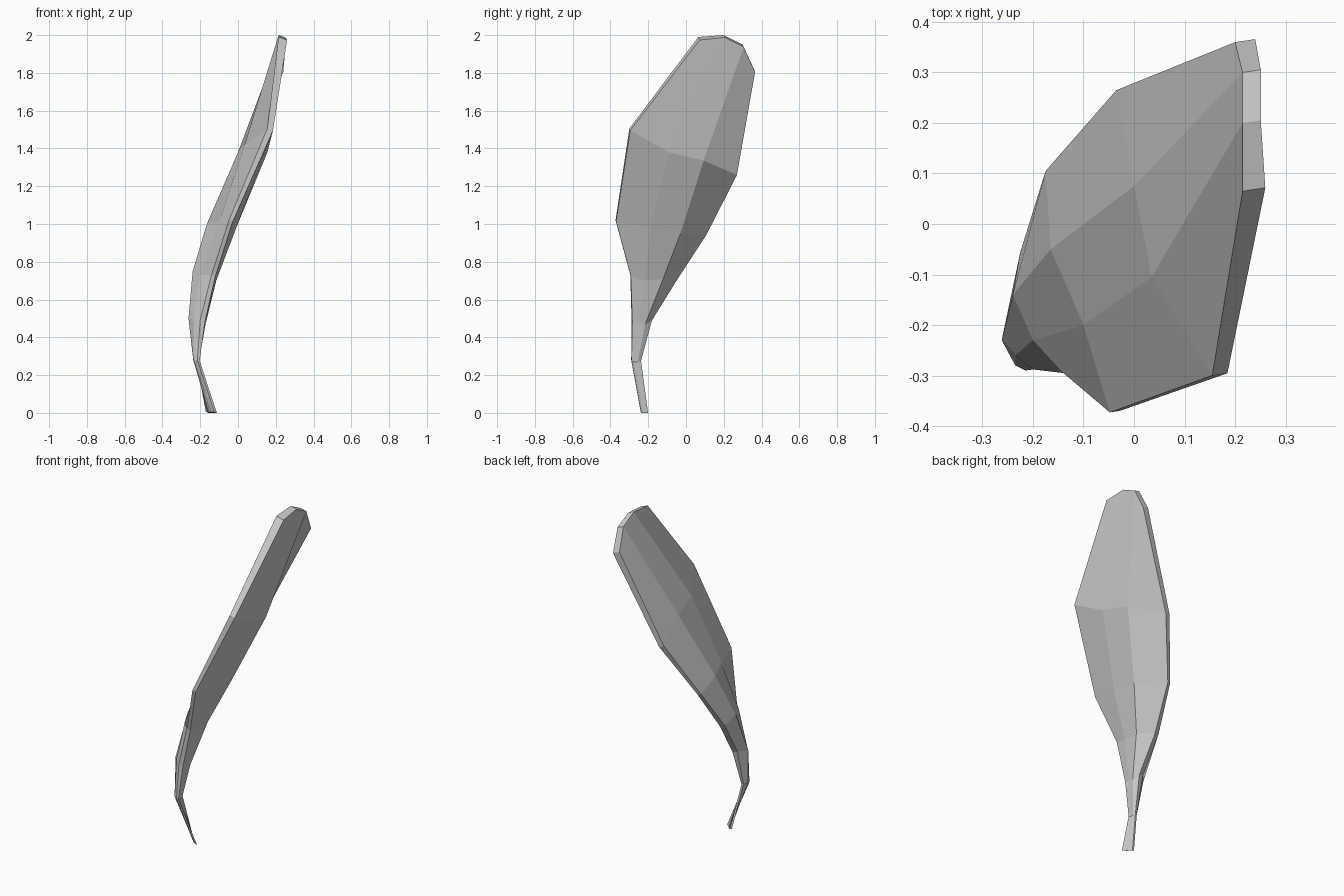
import bpy, bmesh
from mathutils import Vector

# Cross-sections from stem foot to tip: four upper-surface points, each with its thickness
SECTIONS = [
    [(-.125, -.24, .005, .013), (-.14, -.23, .005, .013), (-.157, -.213, .005, .013), (-.17, -.203, .005, .013)],
    [(-.215, -.29, .28, .012), (-.235, -.28, .28, .03), (-.237, -.26, .28, .03), (-.222, -.24, .28, .012)],
    [(-.20, -.288, .49, .025), (-.235, -.26, .50, .06), (-.262, -.23, .50, .09), (-.22, -.185, .50, .03)],
    [(-.14, -.295, .73, .02), (-.20, -.23, .73, .085), (-.24, -.14, .75, .12), (-.225, -.055, .71, .03)],
    [(-.048, -.373, 1.02, .02), (-.10, -.20, 1.01, .09), (-.165, -.05, 1.00, .14), (-.175, .105, .95, .02)],
    [(.155, -.30, 1.505, .03), (.035, -.105, 1.42, .12), (0, .075, 1.38, .125), (-.035, .265, 1.27, .03)],
    [(.215, .065, 1.99, .045), (.215, .20, 2.0, .036), (.215, .30, 1.95, .036), (.20, .36, 1.82, .04)],
]
THICK_DIR = Vector((1, .15, -.35))

bm = bmesh.new()
rings = []
for section in SECTIONS:
    upper = [Vector(p[:3]) for p in section]
    lower = [v + THICK_DIR * p[3] for v, p in zip(upper, section)]
    rings.append([bm.verts.new(v) for v in upper + lower[::-1]])

# Blade skin between neighbouring sections
for a, b in zip(rings, rings[1:]):
    for i in range(8):
        j = (i + 1) % 8
        bm.faces.new((a[i], a[j], b[j], b[i]))

# Stem foot and tip caps
for r in (rings[0], rings[-1]):
    for i in range(3):
        bm.faces.new((r[i], r[i + 1], r[6 - i], r[7 - i]))
bmesh.ops.recalc_face_normals(bm, faces=bm.faces)

mesh = bpy.data.meshes.new("leaf_blade")
bm.to_mesh(mesh)
bm.free()
leaf = bpy.data.objects.new("leaf_blade", mesh)
bpy.context.collection.objects.link(leaf)
